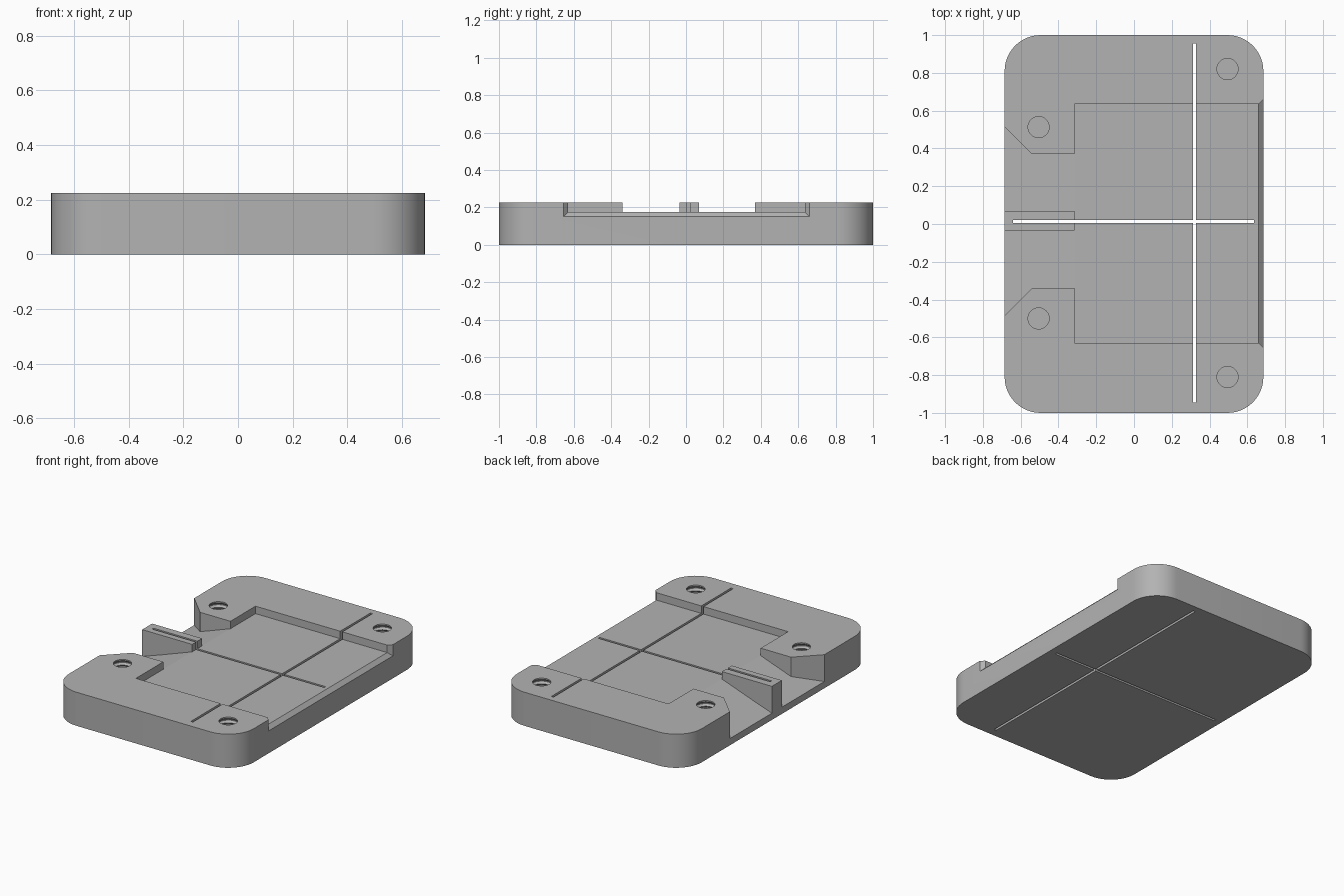
import bpy, bmesh, math

default = bpy.data.objects.get("Cube")
if default:
    bpy.data.objects.remove(default)

HALF_X, HALF_Y, HEIGHT, CORNER = 0.685, 1.0, 0.225, 0.19
FLOOR, ABOVE = 0.175, 0.3

grey = bpy.data.materials.new("plain grey")
grey.use_nodes = True
grey.diffuse_color = (0.45, 0.45, 0.45, 1)
grey.node_tree.nodes["Principled BSDF"].inputs["Base Color"].default_value = grey.diffuse_color


def loft(name, rings):
    """Closed solid skinned through rings of equal point count."""
    bm = bmesh.new()
    loops = [[bm.verts.new(p) for p in ring] for ring in rings]
    n = len(loops[0])
    for a, b in zip(loops, loops[1:]):
        for i in range(n):
            j = (i + 1) % n
            bm.faces.new((a[i], a[j], b[j], b[i]))
    bm.faces.new(loops[0][::-1])
    bm.faces.new(loops[-1])
    bmesh.ops.recalc_face_normals(bm, faces=bm.faces)
    mesh = bpy.data.meshes.new(name)
    bm.to_mesh(mesh)
    bm.free()
    mesh.materials.append(grey)
    obj = bpy.data.objects.new(name, mesh)
    bpy.context.collection.objects.link(obj)
    return obj


def box(name, x0, x1, y0, y1, z0, z1):
    return loft(name, [[(x0, y0, z), (x1, y0, z), (x1, y1, z), (x0, y1, z)] for z in (z0, z1)])


def channel(name, sections):
    """Open-topped cut along x; each section is x, low y, high y, floor z."""
    return loft(name, [[(x, a, z), (x, b, z), (x, b, ABOVE), (x, a, ABOVE)]
                       for x, a, b, z in sections])


def combine(target, tool, operation):
    """Apply a boolean and discard the tool."""
    mod = target.modifiers.new(tool.name, 'BOOLEAN')
    mod.object, mod.operation, mod.solver = tool, operation, 'EXACT'
    bpy.context.view_layer.objects.active = target
    bpy.ops.object.modifier_apply(modifier=mod.name)
    bpy.data.objects.remove(tool)


# Rounded slab
outline = []
for k, (sx, sy) in enumerate(((1, 1), (-1, 1), (-1, -1), (1, -1))):
    for i in range(13):
        a = math.radians(90 * k + 7.5 * i)
        outline.append((sx * (HALF_X - CORNER) + CORNER * math.cos(a),
                        sy * (HALF_Y - CORNER) + CORNER * math.sin(a)))
plate = loft("base_plate", [[(x, y, z) for x, y in outline] for z in (0, HEIGHT)])

# Wide pocket with a flared lip at the +x edge
combine(plate, channel("pocket", [(-0.315, -0.63, 0.635, FLOOR),
                                  (0.66, -0.63, 0.635, FLOOR),
                                  (0.71, -0.68, 0.685, 0.125)]), 'DIFFERENCE')

# Gap between the two tabs: floor ramps down, mouth flares out
combine(plate, channel("ramp", [(-0.735, -0.535, 0.565, 0.028),
                                (-0.54, -0.34, 0.37, 0.095),
                                (-0.315, -0.34, 0.37, FLOOR),
                                (-0.2, -0.34, 0.37, FLOOR)]), 'DIFFERENCE')

# Central rib standing on the ramp
combine(plate, box("rib", -HALF_X, -0.315, -0.035, 0.07, 0.02, HEIGHT), 'UNION')

# Crossed sight slots through the whole plate
combine(plate, box("long_slot", 0.312, 0.328, -0.945, 0.955, -0.1, ABOVE), 'DIFFERENCE')
combine(plate, box("cross_slot", -0.64, 0.635, 0.006, 0.021, -0.1, ABOVE), 'DIFFERENCE')

# Blind screw holes with ridged thread walls
INNER, OUTER, PITCH = 0.056, 0.068, 0.03
for cx, cy in ((-0.505, 0.513), (-0.505, -0.5), (0.495, 0.82), (0.495, -0.81)):
    profile = [(INNER, ABOVE), (INNER, 0.217)]
    for t in range(5):
        top = 0.217 - t * PITCH
        profile += [(OUTER, top - PITCH * 0.4), (OUTER, top - PITCH * 0.6), (INNER, top - PITCH)]
    rings = [[(cx + r * math.cos(math.tau * i / 32), cy + r * math.sin(math.tau * i / 32), z)
              for i in range(32)] for r, z in profile]
    combine(plate, loft("screw_hole", rings), 'DIFFERENCE')

# Smooth rounded corners, crisp edges
bpy.ops.object.select_all(action='DESELECT')
plate.select_set(True)
bpy.context.view_layer.objects.active = plate
bpy.ops.object.shade_smooth_by_angle(angle=math.radians(15))
